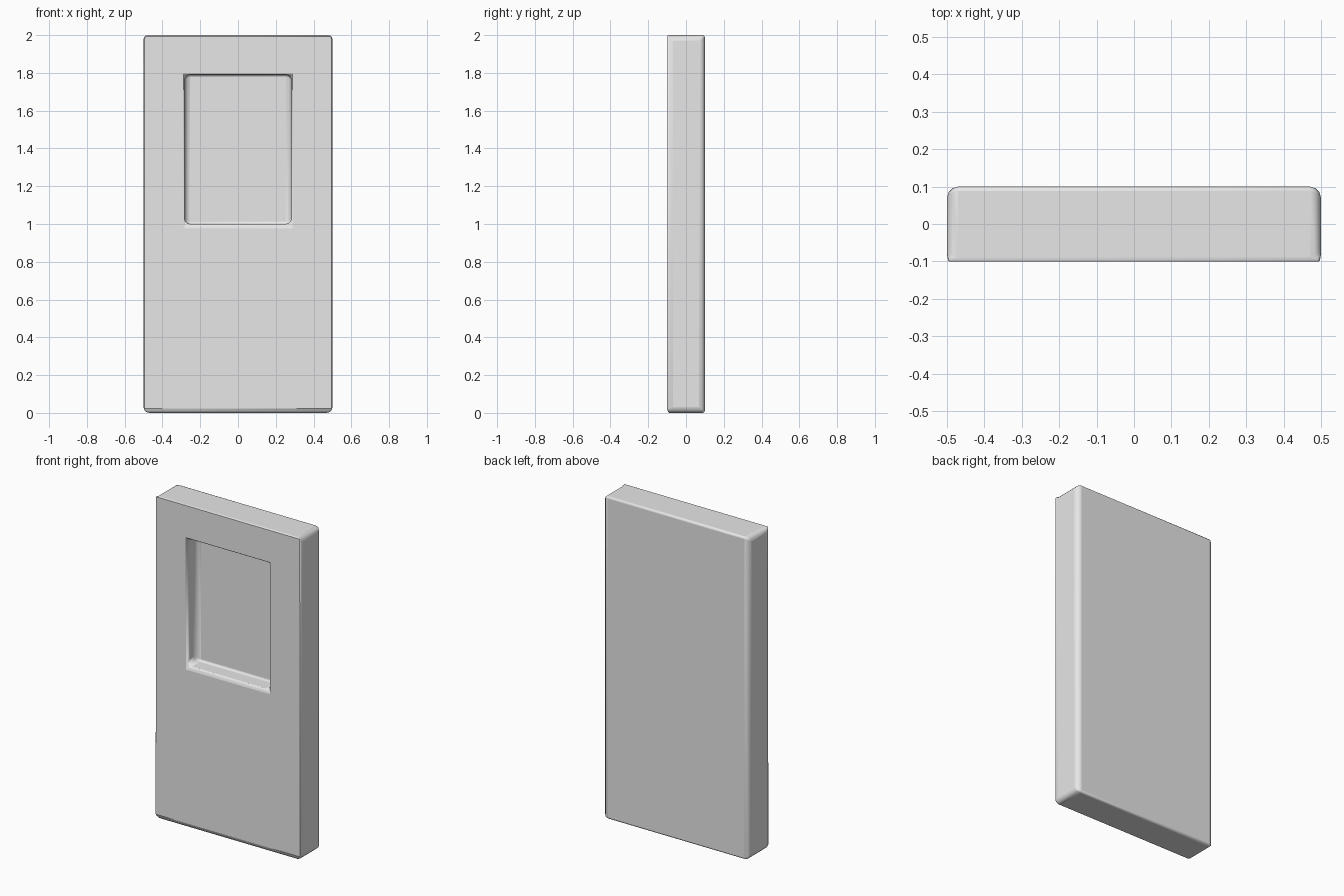
import bpy, bmesh
from mathutils import Vector

if "Cube" in bpy.data.objects:
    bpy.data.objects.remove(bpy.data.objects["Cube"], do_unlink=True)

mat = bpy.data.materials.new("light grey")
mat.use_nodes = True
grey = (0.8, 0.8, 0.8, 1)
mat.diffuse_color = grey
mat.node_tree.nodes["Principled BSDF"].inputs["Base Color"].default_value = grey

# Slab
bm = bmesh.new()
bmesh.ops.create_cube(bm, size=1)
for v in bm.verts:
    v.co = Vector((v.co.x, v.co.y * 0.2, v.co.z * 2 + 1))
bm.normal_update()

# Rectangular recess in the front face
front = min(bm.faces, key=lambda f: f.normal.y)
bmesh.ops.inset_individual(bm, faces=[front], thickness=0.1)
for v in front.verts:
    v.co.x = 0.283 if v.co.x > 0 else -0.283
    v.co.z = 1.79 if v.co.z > 1 else 1.0
pocket = bmesh.ops.extrude_discrete_faces(bm, faces=[front])["faces"][0]
for v in pocket.verts:
    v.co.y += 0.1

# Rounded edges: tighter along the horizontal ones
bm.normal_update()
weight = bm.edges.layers.float.new("bevel_weight_edge")
for e in bm.edges:
    if e.calc_face_angle(0) > 0.5:
        d = e.verts[0].co - e.verts[1].co
        e[weight] = 0.4 if abs(d.x) > 0.1 else 1
mesh = bpy.data.meshes.new("door_panel")
bm.to_mesh(mesh)
bm.free()
door = bpy.data.objects.new("door_panel", mesh)
bpy.context.collection.objects.link(door)
mesh.materials.append(mat)

bevel = door.modifiers.new("rounded_edges", "BEVEL")
bevel.limit_method = "WEIGHT"
bevel.width = 0.03
bevel.segments = 3

bpy.ops.object.select_all(action="DESELECT")
door.select_set(True)
bpy.context.view_layer.objects.active = door
bpy.ops.object.shade_smooth_by_angle(angle=0.7)
